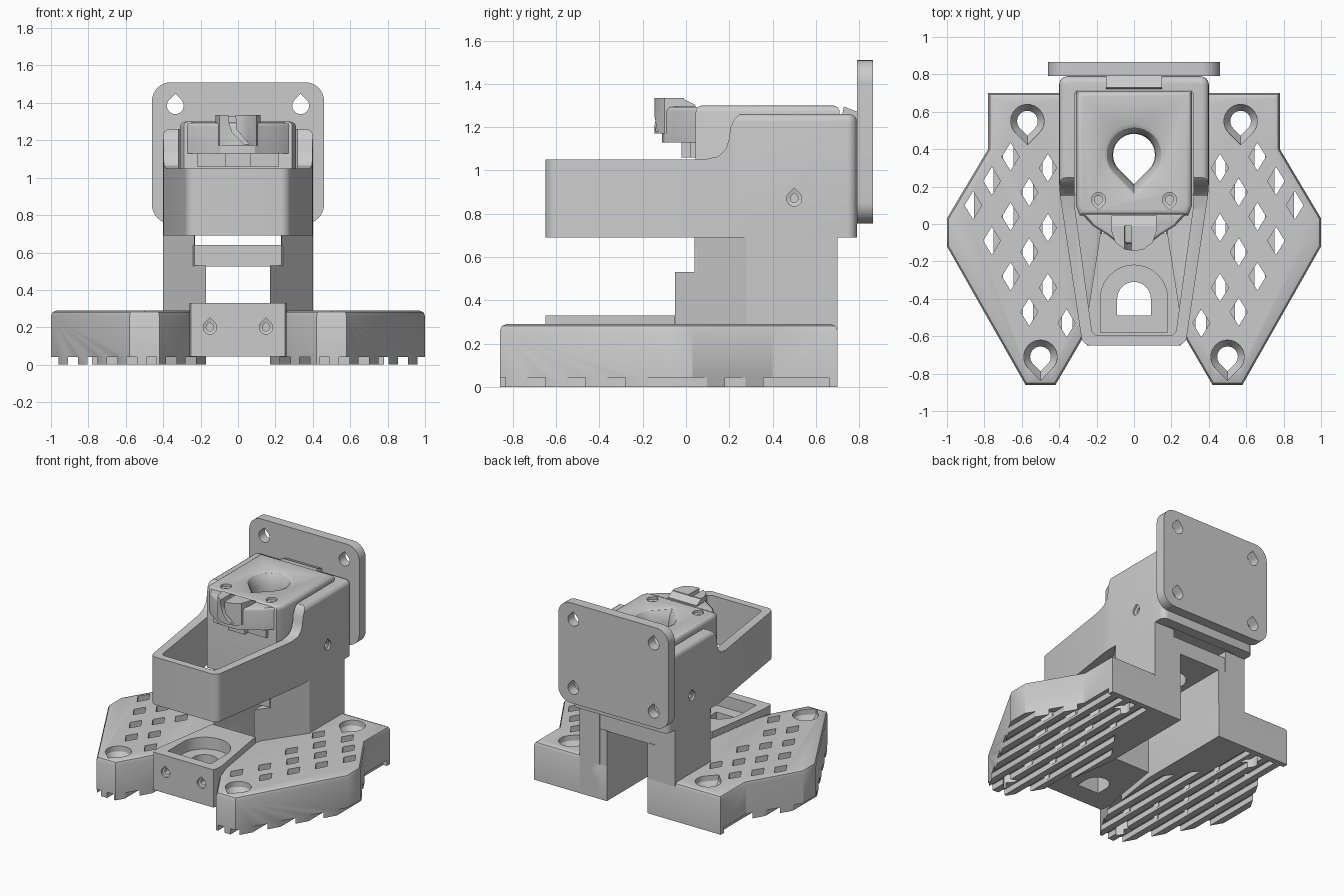
import bpy, bmesh, math
from math import sin, cos, pi

if "Cube" in bpy.data.objects:
    bpy.data.objects.remove(bpy.data.objects["Cube"])


def loft(name, loops, round_r=0, top=0, top_seg=1):
    """Each loop is a list of rings; neighbouring rings are bridged and the ends capped."""
    bm = bmesh.new()
    for rings in loops:
        rows = [[bm.verts.new(p) for p in ring] for ring in rings]
        n = len(rows[0])
        for a, b in zip(rows, rows[1:]):
            for i in range(n):
                bm.faces.new((a[i], a[(i + 1) % n], b[(i + 1) % n], b[i]))
        bm.faces.new(rows[0])
        bm.faces.new(rows[-1])
    bmesh.ops.recalc_face_normals(bm, faces=bm.faces)
    if round_r:
        es = [e for e in bm.edges if abs(e.verts[0].co.z - e.verts[1].co.z) > 1e-4]
        bmesh.ops.bevel(bm, geom=es, offset=round_r, segments=6, profile=0.5, affect='EDGES')
    if top:
        zt = max(v.co.z for v in bm.verts)
        es = [e for e in bm.edges if all(abs(v.co.z - zt) < 1e-4 for v in e.verts)]
        bmesh.ops.bevel(bm, geom=es, offset=top, segments=top_seg, profile=0.5, affect='EDGES')
    me = bpy.data.meshes.new(name)
    bm.to_mesh(me)
    bm.free()
    ob = bpy.data.objects.new(name, me)
    bpy.context.collection.objects.link(ob)
    return ob


def put(p, w, axis):
    return {'x': (w, p[0], p[1]), 'y': (p[0], w, p[1]), 'z': (p[0], p[1], w)}[axis]


def prism(name, pts, a, b, axis='z', **kw):
    return loft(name, [[[put(p, w, axis) for p in pts] for w in (a, b)]], **kw)


def sym(half):
    """Mirror a half outline across x = 0."""
    return half + [(-x, y) for x, y in reversed(half) if abs(x) > 1e-6]


def rect(x0, x1, y0, y1):
    return [(x0, y0), (x1, y0), (x1, y1), (x0, y1)]


def teardrop(cx, cy, r, d=-1, n=24):
    """Printable round hole with a 45 degree point towards d."""
    arc = [-pi / 4 + 1.5 * pi * i / n for i in range(n + 1)]
    pts = [(r * cos(t), r * sin(t)) for t in arc] + [(0, -r * 1.414)]
    return [(cx + x, cy - d * y) for x, y in pts]


def tear_cut(c, sizes, axis='z', d=-1):
    """Teardrop cutter with a list of (position, radius) rings."""
    return loft('cutter', [[[put(p, w, axis) for p in teardrop(*c, r, d)] for w, r in sizes]])


def cut(ob, *cutters):
    for c in cutters:
        c.hide_render = True
        m = ob.modifiers.new('cut', 'BOOLEAN')
        m.operation, m.solver, m.object = 'DIFFERENCE', 'EXACT', c
        bpy.context.view_layer.objects.active = ob
        bpy.ops.object.modifier_apply(modifier=m.name)
        bpy.data.objects.remove(c, do_unlink=True)


FOOT = [(.17, .7), (.17, -.05), (.24, -.5), (.28, -.62), (.42, -.86), (.58, -.86),
        (1, -.12), (1, .03), (.78, .4), (.78, .7)]


def inside(x, y):
    """Hole centre keeps clear of rim and screws."""
    slope_front = .58 + (y + .86) * .568 - x
    slope_back = 1 - (y - .03) * .595 - x
    inner = x - (.33 if y < -.3 else .36 if y < 0 else .45)
    screws = min(math.hypot(x - .57, y - .55), math.hypot(x - .5, y + .71))
    return min(slope_front, slope_back) > .085 and inner > 0 and screws > .17 and -.66 < y < .45


for side, s in (('right', 1), ('left', -1)):
    # Foot plate with lattice holes, floor grooves and countersunk screw holes
    foot = prism(f'foot_plate_{side}', [(s * x, y) for x, y in FOOT], 0, .29, top=.03, top_seg=2)
    grooves = []
    for i in range(8):
        x = .225 + i * .105
        grooves.append([[put((s * px, py), z, 'z') for px, py in rect(x, x + .055, -1, .66)]
                        for z in (-.1, .042)])
    holes = []
    for i in range(-12, 13):
        for j in range(-12, 13):
            x, y = .66 + .1 * i - .1 * j, .36 - .13 * i - .19 * j
            if inside(x, y):
                dia = [(x, y + .075), (x + .046, y), (x, y - .075), (x - .046, y)]
                holes.append([[(s * px, py, z) for px, py in dia] for z in (.02, .4)])
    cut(foot, loft('cutter', grooves), loft('cutter', holes))
    for x, y in ((.57, .55), (.5, -.71)):
        cut(foot, tear_cut((s * x, y), [(-.1, .055), (.2, .055), (.25, .088), (.32, .09)]))

    # Upright column with a lower ledge in front
    prism(f'column_{side}', [(s * x, y) for x, y in
          [(.233, .04), (.4, .28), (.4, .7), (.23, .7)]], .0, .695)
    prism(f'column_ledge_{side}', [(s * x, y) for x, y in
          [(.17, -.05), (.4, .28), (.4, .699), (.17, .699)]], .0, .53)

# Bridge between the columns
bridge = prism('bridge', rect(-.24, .24, .045, .695), .525, .64)
cut(bridge, tear_cut((0, .37), [(.4, .12), (.8, .12)]))

# Front block joining both feet
block = prism('front_block', sym([(.25, -.65), (.26, -.62), (.26, -.56), (.18, -.05)]), .045, .33)
arch = lambda r: [(r * cos(pi * i / 20), -.4 + r * sin(pi * i / 20)) for i in range(21)] + \
    [(-r, -.4 - r), (r, -.4 - r)]
cut(block, prism('cutter', arch(.18), .24, .4), prism('cutter', arch(.09), 0, .4))
for x in (-.15, .15):
    cut(block, tear_cut((x, .2), [(-.7, .036), (-.635, .036), (-.63, .02), (-.5, .02)], 'y', 1))

# Tapered housing: low open tray in front, tall walls behind
housing = prism('housing', sym([(.275, -.65), (.4, .18), (.4, .79)]), .69, 1.26,
                round_r=.045, top=.035, top_seg=4)
step = [(-.9, 1.05), (.08, 1.05), (.15, 1.065), (.185, 1.1), (.2, 1.15), (.205, 1.2),
        (.225, 1.24), (.26, 1.27), (.26, 1.5), (-.9, 1.5)]
cut(housing, prism('cutter', step, -.6, .6, 'x'),
    prism('cutter', sym([(.222, -.595), (.318, .1), (.318, .715)]), .5, 1.5, round_r=.03))
for s in (-1, 1):
    cut(housing, tear_cut((.5, .87), [(s * .45, .035), (s * .385, .035),
                                      (s * .38, .018), (s * .2, .018)], 'x', 1))

# Insert with funnel and screw holes, tapering to a nose
insert = prism('funnel_insert', sym([(.29, .045), (.31, .1), (.31, .71)]), .692, 1.3,
               top=.03, top_seg=4)
funnel = [(.5, .112), (1.16, .112)] + [(1.16 + .14 * sin(t), .112 + .055 * (1 - cos(t)))
          for t in (pi / 8, pi / 4, 3 * pi / 8, pi / 2)] + [(1.34, .168)]
cut(insert, tear_cut((0, .37), funnel))
for x in (-.19, .19):
    cut(insert, tear_cut((x, .13), [(1.1, .022), (1.275, .022), (1.28, .038), (1.4, .038)]))

# Overhanging nose with a wire slot clip
nose = prism('nose', sym([(.285, .06), (.22, -.01), (.14, -.06), (.09, -.1), (0, -.11)]), 1.13, 1.295,
             top=.02, top_seg=3)
clip = prism('nose_clip', sym([(.12, .045), (.12, -.04), (.1, -.1), (.05, -.135), (0, -.145)]), 1.17, 1.335)
cut(clip, prism('cutter', [(-.05, 1.4), (-.05, 1.3), (-.03, 1.24), (.03, 1.18), (.06, 1.18),
                           (-.01, 1.26), (-.015, 1.4)], -.3, -.01, 'y'),
    prism('cutter', [(-.01, 1.33), (.06, 1.295), (.06, 1.4), (-.01, 1.4)], -.3, .3, 'x'))
prism('nose_bracket', rect(-.22, .22, .02, .06), 1.06, 1.145)
prism('nose_socket', rect(-.07, .07, -.02, .06), 1.06, 1.14)

# Wall plate with rounded corners and four screw holes
plate_pts = []
for k, (cx, cz) in enumerate(((.36, 1.41), (-.36, 1.41), (-.36, .855), (.36, .855))):
    plate_pts += [(cx + .1 * cos(pi / 2 * (k + i / 8)), cz + .1 * sin(pi / 2 * (k + i / 8)))
                  for i in range(9)]
plate = prism('wall_plate', plate_pts, .79, .865, 'y')
for x in (-.335, .335):
    for z in (.87, 1.385):
        cut(plate, tear_cut((x, z), [(.7, .045), (.95, .045)], 'y', 1))
prism('wall_plate_lip', [(.715, 1.22), (.795, 1.22), (.795, 1.27), (.73, 1.295)], -.15, .15, 'x')

# Smooth shading with sharp edges kept
for ob in bpy.context.scene.objects:
    ob.select_set(True)
bpy.context.view_layer.objects.active = plate
bpy.ops.object.shade_smooth_by_angle(angle=math.radians(30))
